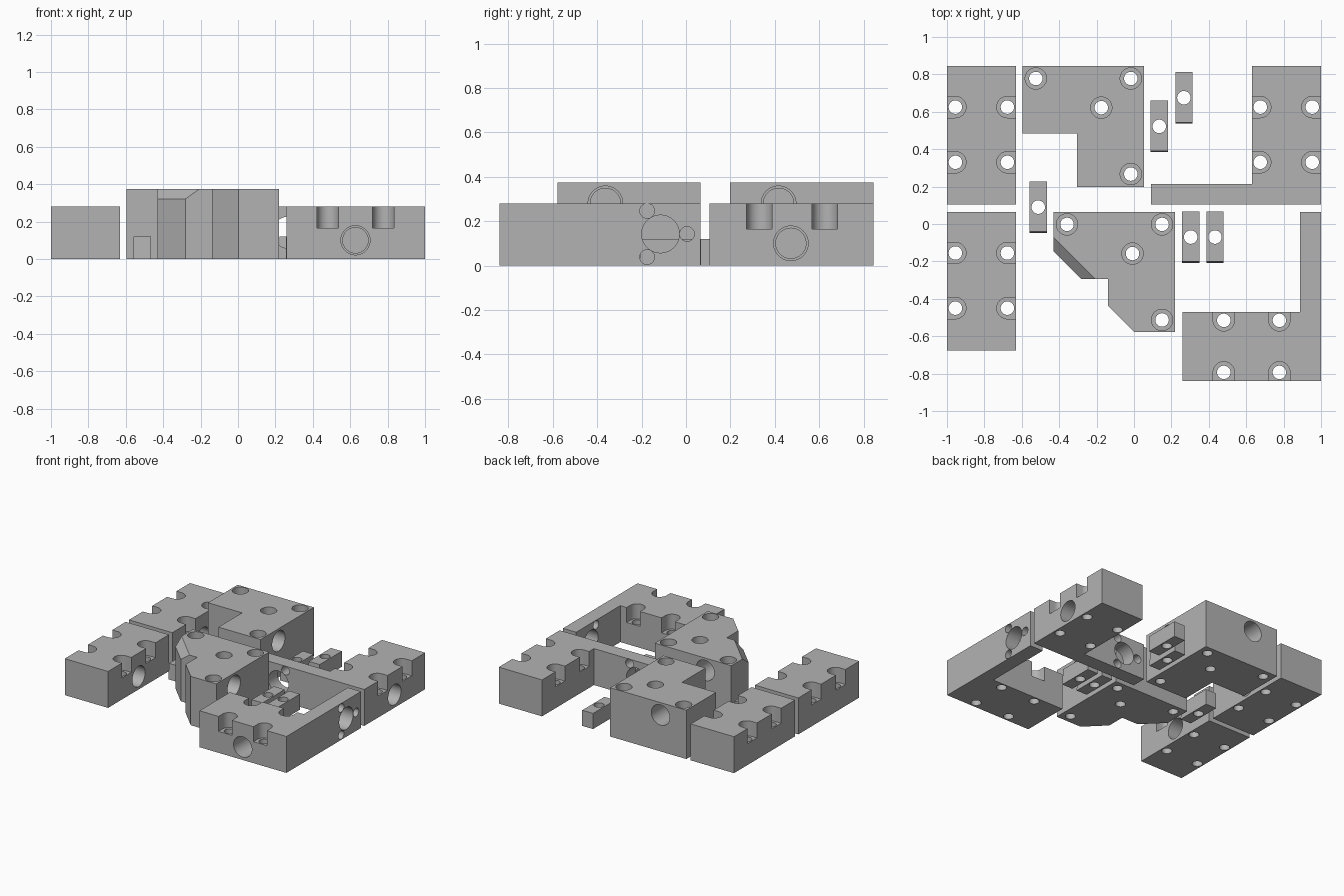
import bpy, bmesh, math
from mathutils import Matrix, Vector

if "Cube" in bpy.data.objects:
    bpy.data.objects.remove(bpy.data.objects["Cube"])

grey = bpy.data.materials.new("mid_grey")
grey.diffuse_color = (0.45, 0.45, 0.45, 1)
grey.use_nodes = True
grey.node_tree.nodes["Principled BSDF"].inputs["Base Color"].default_value = grey.diffuse_color

H_LOW, H_TALL, H_CLIP = 0.28, 0.375, 0.12
HEAD_R, BOLT_R, SEAT_Z = 0.057, 0.036, 0.165


def make(name, bm):
    bmesh.ops.recalc_face_normals(bm, faces=bm.faces)
    me = bpy.data.meshes.new(name)
    bm.to_mesh(me)
    bm.free()
    me.materials.append(grey)
    ob = bpy.data.objects.new(name, me)
    bpy.context.collection.objects.link(ob)
    return ob


def prism(name, pts, z0, z1):
    bm = bmesh.new()
    face = bm.faces.new([bm.verts.new((x, y, z0)) for x, y in pts])
    ext = bmesh.ops.extrude_face_region(bm, geom=[face])
    top = [v for v in ext["geom"] if isinstance(v, bmesh.types.BMVert)]
    bmesh.ops.translate(bm, verts=top, vec=(0, 0, z1 - z0))
    return make(name, bm)


def rect(x0, y0, x1, y1):
    return [(x0, y0), (x1, y0), (x1, y1), (x0, y1)]


def cut(ob, cutter):
    mod = ob.modifiers.new("cut", "BOOLEAN")
    mod.operation, mod.solver, mod.object = "DIFFERENCE", "EXACT", cutter
    bpy.context.view_layer.objects.active = ob
    bpy.ops.object.modifier_apply(modifier=mod.name)
    bpy.data.objects.remove(cutter)


def drill(ob, start, end, r):
    """Round hole between two points."""
    a, b = Vector(start), Vector(end)
    d = b - a
    bm = bmesh.new()
    m = Matrix.Translation((a + b) / 2) @ d.to_track_quat("Z", "Y").to_matrix().to_4x4()
    bmesh.ops.create_cone(bm, cap_ends=True, segments=48, radius1=r, radius2=r,
                          depth=d.length, matrix=m)
    cut(ob, make("cutter", bm))


def bolt(ob, x, y, slot=None):
    """Bolt hole with a head pocket, optionally open toward a side."""
    drill(ob, (x, y, -0.05), (x, y, 0.5), BOLT_R)
    if slot is None:
        drill(ob, (x, y, SEAT_Z), (x, y, 0.5), HEAD_R)
        return
    a = math.atan2(slot[1], slot[0])
    pts = [(0.1, -HEAD_R), (0.1, HEAD_R)]
    pts += [(HEAD_R * math.cos(t), HEAD_R * math.sin(t))
            for t in (math.pi / 2 + math.pi * i / 24 for i in range(25))]
    c, s = math.cos(a), math.sin(a)
    cut(ob, prism("cutter", [(x + c * u - s * v, y + s * u + c * v) for u, v in pts],
                  SEAT_Z, 0.5))


def rod_bore(ob, mouth, inward):
    """Blind stepped bore for a rod."""
    m, d = Vector(mouth), Vector(inward)
    drill(ob, m - d * 0.05, m + d * 0.24, 0.078)
    drill(ob, m - d * 0.05, m + d * 0.27, 0.068)


def motor_holes(ob, centre, free_end, through):
    """Large opening with three screw holes around it."""
    c, f, t = Vector(centre), Vector(free_end), Vector(through)
    drill(ob, c - t * 0.1, c + t * 0.1, 0.085)
    for k in range(3):
        a = math.radians(120 * k)
        p = c + 0.12 * (f * math.cos(a) + Vector((0, 0, math.sin(a))))
        drill(ob, p - t * 0.1, p + t * 0.1, 0.033)


# Two plain left side blocks
for name, y0, y1 in (("back_left_block", 0.105, 0.845), ("front_left_block", -0.675, 0.065)):
    ob = prism(name, rect(-1, y0, -0.632, y1), 0, H_LOW)
    for dy in (0.225, 0.52):
        bolt(ob, -0.955, y0 + dy, (-1, 0))
        bolt(ob, -0.677, y0 + dy, (1, 0))
    rod_bore(ob, (-0.632, y0 + 0.3725, 0.1), (-1, 0, 0))

# Back right block with side arm
ob = prism("back_right_arm_block", [(0.09, 0.105), (1, 0.105), (1, 0.845), (0.632, 0.845),
                                    (0.632, 0.215), (0.09, 0.215)], 0, H_LOW)
for y in (0.33, 0.625):
    bolt(ob, 0.675, y, (-1, 0))
    bolt(ob, 0.953, y, (1, 0))
rod_bore(ob, (1, 0.4725, 0.1), (-1, 0, 0))
motor_holes(ob, (0.27, 0.16, 0.142), (-1, 0, 0), (0, 1, 0))

# Front right block with rear arm
ob = prism("front_right_arm_block", [(0.26, -0.84), (1, -0.84), (1, 0.065), (0.888, 0.065),
                                     (0.888, -0.47), (0.26, -0.47)], 0, H_LOW)
for x in (0.48, 0.777):
    bolt(ob, x, -0.515, (0, 1))
    bolt(ob, x, -0.793, (0, -1))
rod_bore(ob, (0.628, -0.84, 0.1), (0, 1, 0))
motor_holes(ob, (0.944, -0.115, 0.142), (0, 1, 0), (1, 0, 0))

# Tall corner blocks
back = prism("back_corner_block", [(-0.595, 0.845), (-0.595, 0.485), (-0.305, 0.485),
                                   (-0.305, 0.198), (0.053, 0.198), (0.053, 0.845)], 0, H_TALL)
front = prism("front_corner_block", [(-0.43, 0.065), (-0.43, -0.145), (-0.28, -0.295),
                                     (-0.14, -0.295), (-0.14, -0.435), (0.003, -0.578),
                                     (0.22, -0.578), (0.22, 0.065)], 0, H_TALL)
for ob, cx, cy in ((back, 0.053, 0.845), (front, 0.22, 0.065)):
    for dx, dy in ((0.578, 0.067), (0.07, 0.067), (0.228, 0.223), (0.07, 0.578)):
        bolt(ob, cx - dx, cy - dy)
    rod_bore(ob, (cx, cy - 0.428, 0.28), (-1, 0, 0))
    rod_bore(ob, (cx - 0.428, cy, 0.28), (0, -1, 0))

# Sloped corner on the front corner block
along = Vector((1, -1, 0)).normalized()
out = Vector((-1, -1, math.sqrt(2))).normalized()
side = out.cross(along)
rot = Matrix((along, side, out)).transposed().to_4x4()
bm = bmesh.new()
bmesh.ops.create_cube(bm, size=1, matrix=Matrix.Translation(
    Vector((-0.3175, -0.1825, H_TALL)) + out * 0.1) @ rot @ Matrix.Diagonal((0.36, 0.4, 0.2, 1)))
cut(front, make("cutter", bm))

# Small drilled clips
for i, (x, y) in enumerate(((0.135, 0.522), (0.267, 0.675), (-0.512, 0.09),
                            (0.303, -0.07), (0.433, -0.07))):
    ob = prism(f"clip_{i + 1}", rect(x - 0.046, y - 0.138, x + 0.046, y + 0.138), 0, H_CLIP)
    for v in ob.data.vertices:
        if v.co.y < y and v.co.z > 0.1:
            v.co.y += 0.007
    drill(ob, (x, y, -0.05), (x, y, 0.2), BOLT_R)

# Smooth hole walls, keep corners sharp
bpy.ops.object.select_all(action="SELECT")
bpy.ops.object.shade_smooth_by_angle(angle=math.radians(30))
